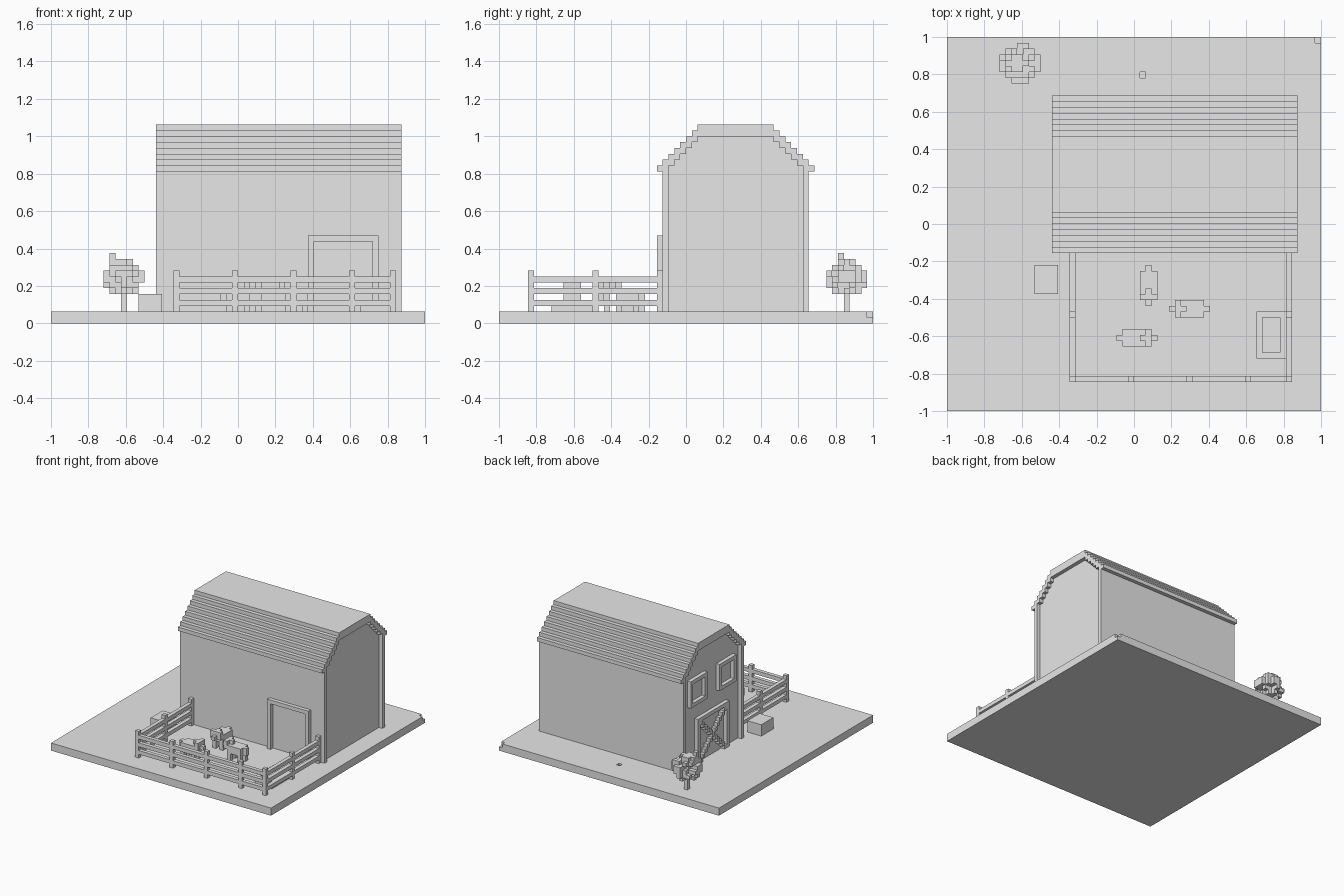
import bpy
import bmesh
import random
from mathutils import Vector

U = 1 / 32  # edge of one block; all sizes below are counted in blocks

default = bpy.data.objects.get("Cube")
if default:
    bpy.data.objects.remove(default, do_unlink=True)

grey = bpy.data.materials.new("plain grey")
grey.use_nodes = True
grey.diffuse_color = (0.8, 0.8, 0.8, 1)
for node in grey.node_tree.nodes:
    if node.type == "BSDF_PRINCIPLED":
        node.inputs["Base Color"].default_value = grey.diffuse_color


def place(p):
    """Block coordinates to world coordinates."""
    return Vector((p[0] * U - 1, p[1] * U - 1, p[2] * U))


def finish(name, bm):
    bmesh.ops.recalc_face_normals(bm, faces=bm.faces)
    mesh = bpy.data.meshes.new(name)
    bm.to_mesh(mesh)
    bm.free()
    mesh.materials.append(grey)
    obj = bpy.data.objects.new(name, mesh)
    bpy.context.collection.objects.link(obj)
    return obj


def blocks(name, boxes):
    """One object from boxes given as (x0, x1, y0, y1, z0, z1)."""
    bm = bmesh.new()
    for x0, x1, y0, y1, z0, z1 in boxes:
        a, b = place((x0, y0, z0)), place((x1, y1, z1))
        for v in bmesh.ops.create_cube(bm, size=1)["verts"]:
            v.co = Vector([lo if c < 0 else hi for c, lo, hi in zip(v.co, a, b)])
    return finish(name, bm)


def extrude_x(name, profile, x0, x1):
    """Solid with a (y, z) profile running along x."""
    bm = bmesh.new()
    face = bm.faces.new([bm.verts.new(place((x0, y, z))) for y, z in profile])
    out = bmesh.ops.extrude_face_region(bm, geom=[face])["geom"]
    for v in out:
        if isinstance(v, bmesh.types.BMVert):
            v.co.x = place((x1, 0, 0)).x
    return finish(name, bm)


def mirrored(half):
    """Complete a left half profile across the barn's ridge."""
    return half + [(81 - y, z) for y, z in reversed(half)]


# Ground slab with a missing corner block and a small pit
ground = blocks("ground", [(0, 64, 0, 64, 0, 2)])
cutter = blocks("ground_cutter", [(63, 65, 63, 65, 1, 3), (33, 34, 57, 58, 1, 3)])
cutter.hide_render = True
cutter.display_type = "WIRE"
cut = ground.modifiers.new("notches", "BOOLEAN")
cut.operation = "DIFFERENCE"
cut.solver = "EXACT"
cut.object = cutter

# Barn body with stepped gables
gable = [(28, 2), (28, 26)]
for k in range(2, 8):
    gable += [(27 + k, 24 + k), (27 + k, 25 + k)]
extrude_x("barn_body", mirrored(gable), 19, 59)

# Stepped roof shell
outer = [(27, 26)]
for k in range(7):
    outer += [(27 + k, 27 + k), (28 + k, 27 + k)]
outer += [(34, 34)]
inner = [(28, 26)]
for k in range(2, 8):
    inner += [(27 + k, 24 + k), (27 + k, 25 + k)]
extrude_x("roof", mirrored(outer) + list(reversed(mirrored(inner)))[:], 18, 60)

# Corner posts
for x, side in ((18, "right"), (59, "left")):
    for y, end in ((28, "front"), (52, "back")):
        blocks(f"corner_post_{end}_{side}", [(x, x + 1, y, y + 1, 2, 26)])

# Front door frame
blocks("front_door_frame", [(44, 45, 27, 28, 2, 15), (55, 56, 27, 28, 2, 15),
                            (45, 55, 27, 28, 14, 15)])


# Side frames on the gable
def side_frame(y0, y1, z0, z1, sill):
    bars = [(18, 19, y0, y0 + 1, z0, z1), (18, 19, y1 - 1, y1, z0, z1),
            (18, 19, y0 + 1, y1 - 1, z1 - 1, z1)]
    if sill:
        bars.append((18, 19, y0 + 1, y1 - 1, z0, z0 + 1))
    return bars


blocks("window_frame_front", side_frame(31, 38, 18, 25, True))
blocks("window_frame_back", side_frame(43, 50, 18, 25, True))
blocks("barn_door_frame", side_frame(34, 47, 2, 14, False))
cross = set()
for i in range(11):
    cross |= {(35 + i, 2 + i), (45 - i, 2 + i)}
blocks("barn_door_cross", [(18, 19, y, y + 1, z, z + 1) for y, z in sorted(cross)])

# Fence posts and rails
posts = [(x, 5) for x in (21, 31, 41, 51, 58)]
posts += [(x, y) for x in (21, 58) for y in (16, 27)]
blocks("fence_posts", [(x, x + 1, y, y + 1, 2, 9) for x, y in posts])
for z, level in ((3, "low"), (5, "middle"), (7, "top")):
    rails = [(22, 58, 5, 6, z, z + 1)]
    rails += [(x, x + 1, 6, 27, z, z + 1) for x in (21, 58)]
    blocks(f"fence_rail_{level}", rails)

# Feeding trough and the crate beside the barn
blocks("trough", [(53, 58, 9, 17, 2, 3), (53, 54, 9, 17, 3, 4), (57, 58, 9, 17, 3, 4),
                  (54, 57, 9, 10, 3, 4), (54, 57, 16, 17, 3, 4)])
blocks("crate", [(15, 19, 20, 25, 2, 5)])


# Cows: u runs from muzzle to tail, v across, then height
def cow(name, origin, along, across):
    parts = [(2, 6, 0, 3, 4, 6), (1, 2, 0, 3, 5, 7), (2, 3, 1, 2, 6, 7),
             (0, 1, 1, 2, 5, 6), (6, 7, 1, 2, 4, 6)]
    parts += [(u, u + 1, v, v + 1, 2, 4) for u in (2, 5) for v in (0, 2)]
    boxes = []
    for u0, u1, v0, v1, z0, z1 in parts:
        a = Vector(origin) + u0 * Vector(along) + v0 * Vector(across)
        b = Vector(origin) + u1 * Vector(along) + v1 * Vector(across)
        boxes.append((min(a.x, b.x), max(a.x, b.x), min(a.y, b.y), max(a.y, b.y), z0, z1))
    blocks(name, boxes)


cow("cow_by_barn", (33, 18), (0, 1), (1, 0))
cow("cow_middle", (38, 16), (1, 0), (0, 1))
cow("cow_by_fence", (36, 11), (-1, 0), (0, 1))

# Tree with a ragged crown
blocks("tree_trunk", [(12, 13, 59, 60, 2, 8)])
random.seed(4)
leaves = []
for x in range(9, 16):
    for y in range(56, 63):
        for z in range(5, 11):
            d = Vector((x - 12, y - 59, (z - 7.4) * 1.1)).length
            if d < 2.3 or (d < 3.4 and random.random() < 0.6):
                leaves.append((x, x + 1, y, y + 1, z, z + 1))
leaves += [(10, 11, 58, 59, 9, 12), (10, 13, 58, 60, 9, 11)]
blocks("tree_crown", leaves)
